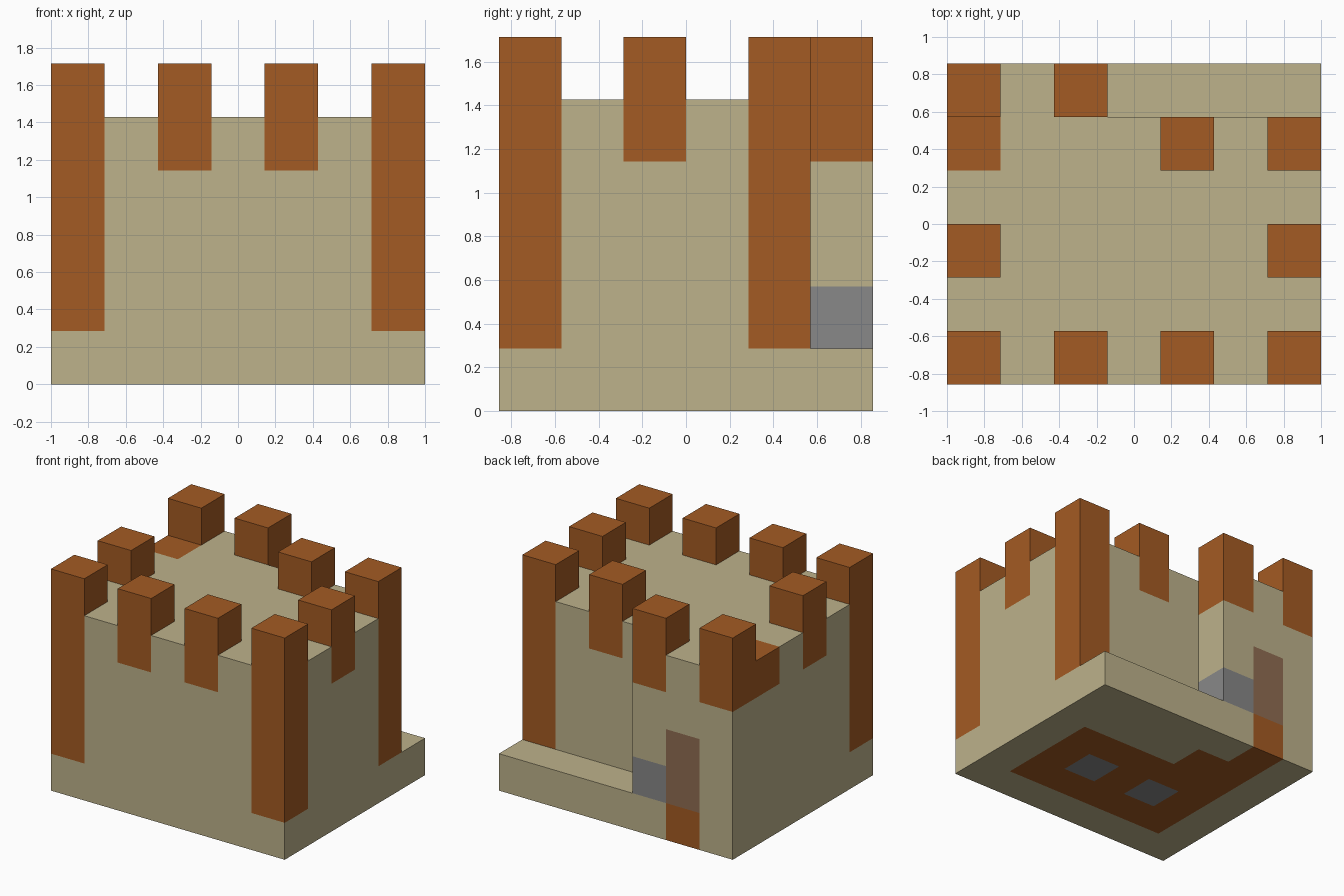
import bpy
import bmesh

cube = bpy.data.objects.get("Cube")
if cube:
    bpy.data.objects.remove(cube, do_unlink=True)

NX, NY = 7, 6
UNIT = 2 / NX


def make_material(name, rgb):
    """Flat material from an 8-bit sRGB colour."""
    linear = [((c / 255 + 0.055) / 1.055) ** 2.4 for c in rgb] + [1]
    mat = bpy.data.materials.new(name)
    mat.use_nodes = True
    mat.diffuse_color = linear
    bsdf = mat.node_tree.nodes["Principled BSDF"]
    bsdf.inputs["Base Color"].default_value = linear
    bsdf.inputs["Roughness"].default_value = 1
    return mat


sand = make_material("sand_stone", (189, 178, 139))
rust = make_material("rust_brick", (164, 91, 35))
grey = make_material("grey_stone", (136, 136, 136))
taupe = make_material("taupe_wood", (144, 109, 82))

owner = {}      # grid cell -> part name
materials = {}  # part name -> material


def block(name, mat, xs, ys, zs):
    """Give a box of grid cells (inclusive ranges) to a part."""
    materials[name] = mat
    for x in range(xs[0], xs[1] + 1):
        for y in range(ys[0], ys[1] + 1):
            for z in range(zs[0], zs[1] + 1):
                owner[x, y, z] = name


def column(name, x, y, low, high=5):
    block(name, rust, (x, x), (y, y), (low, high))


# Sand body: base slab, keep and gatehouse on the back
block("base_slab", sand, (0, 6), (0, 5), (0, 0))
block("keep", sand, (0, 6), (0, 4), (1, 4))
block("gatehouse", sand, (0, 2), (5, 5), (1, 4))

# Brick floor running out through the doorway, with two grey slabs
block("floor", rust, (1, 5), (1, 3), (0, 0))
block("floor", rust, (1, 2), (4, 4), (0, 0))
block("floor", rust, (1, 1), (5, 5), (0, 0))
for x in (2, 4):
    block("floor_slabs", grey, (x, x), (2, 2), (0, 0))

# Door and the grey stone beside it
block("door", taupe, (1, 1), (5, 5), (1, 2))
block("door_stone", grey, (2, 2), (5, 5), (1, 1))

# Tall corner pillars
column("front_right_pillar", 0, 0, 1)
column("front_left_pillar", 6, 0, 1)
column("back_left_pillar", 6, 4, 1)

# Battlements between the corners
for x in (2, 4):
    column("front_merlons", x, 0, 4)
for x in (0, 6):
    column("side_merlons", x, 2, 4)
column("back_merlon", 4, 4, 4)
for x in (0, 2):
    column("gatehouse_merlons", x, 5, 4)
column("gatehouse_brick", 0, 4, 4, 4)


def build_part(name):
    """Mesh the outward-facing sides of all cells in a part."""
    bm = bmesh.new()
    for cell in [c for c, part in owner.items() if part == name]:
        for axis in range(3):
            for side in (0, 1):
                neighbour = list(cell)
                neighbour[axis] += 2 * side - 1
                if tuple(neighbour) in owner:
                    continue
                u, v = (axis + 1) % 3, (axis + 2) % 3
                verts = []
                for du, dv in ((0, 0), (1, 0), (1, 1), (0, 1)):
                    p = list(cell)
                    p[axis] += side
                    p[u] += du
                    p[v] += dv
                    verts.append(bm.verts.new(((p[0] - NX / 2) * UNIT,
                                               (p[1] - NY / 2) * UNIT,
                                               p[2] * UNIT)))
                bm.faces.new(verts if side else verts[::-1])
    bmesh.ops.remove_doubles(bm, verts=bm.verts, dist=UNIT / 100)
    mesh = bpy.data.meshes.new(name)
    bm.to_mesh(mesh)
    bm.free()
    mesh.materials.append(materials[name])
    bpy.context.collection.objects.link(bpy.data.objects.new(name, mesh))


for part in materials:
    build_part(part)
